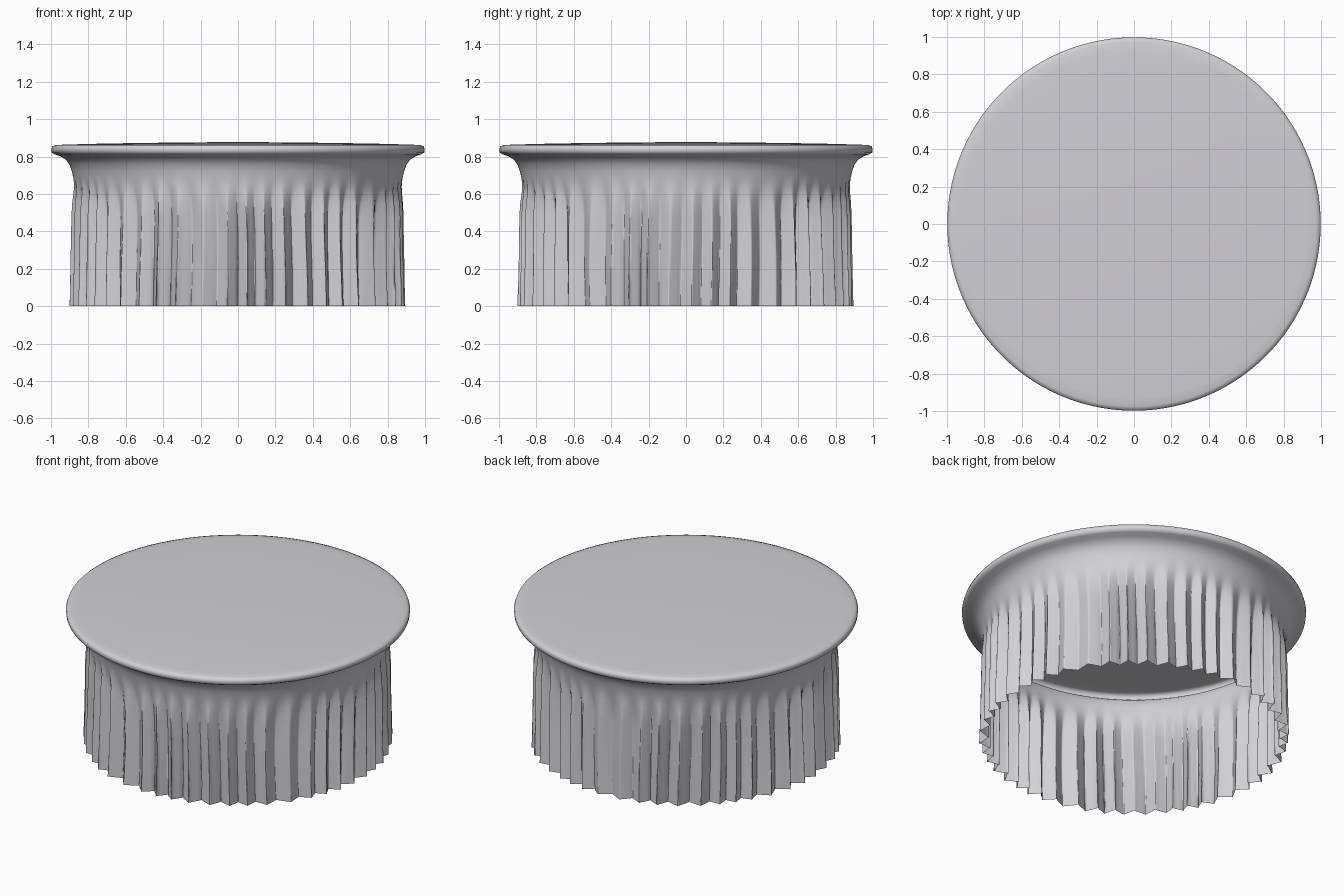
import bpy, bmesh, math, random

random.seed(4)
cube = bpy.data.objects.get("Cube")
if cube:
    bpy.data.objects.remove(cube, do_unlink=True)

# Cloth material
cloth = bpy.data.materials.new("pale grey cloth")
cloth.use_nodes = True
grey = (0.64, 0.63, 0.66, 1)
cloth.diffuse_color = grey
bsdf = cloth.node_tree.nodes["Principled BSDF"]
bsdf.inputs["Base Color"].default_value = grey
bsdf.inputs["Roughness"].default_value = 0.8

PLEATS, STEPS = 48, 10
SEGMENTS = PLEATS * STEPS
depths = [random.uniform(0.7, 1.1) for _ in range(PLEATS)]
shift = [random.uniform(0, math.tau) for _ in range(3)]

# Radius and height of the cloth from the table top down to the hem
profile = [(0.35, 0.875), (0.7, 0.87), (0.93, 0.864), (0.975, 0.861), (0.993, 0.855),
           (0.998, 0.84), (0.996, 0.822), (0.98, 0.812), (0.95, 0.802), (0.92, 0.783),
           (0.9, 0.755), (0.888, 0.72), (0.879, 0.68), (0.873, 0.64), (0.87, 0.6),
           (0.868, 0.55), (0.866, 0.48), (0.866, 0.36), (0.867, 0.24), (0.868, 0.12), (0.87, 0)]


def cloth_point(radius, z, i):
    """Point on the cloth, with pleats that deepen towards the hem."""
    a = math.tau * i / SEGMENTS
    k, part = divmod(i, STEPS)
    t = part / STEPS
    depth = depths[k] * (1 - t) + depths[(k + 1) % PLEATS] * t
    fade = min(max((0.69 - z) / 0.2, 0), 1)
    fade = fade * fade * (3 - 2 * fade) * (0.55 + 0.45 * (1 - z))
    wander = 0.9 * math.sin(5 * a + shift[0]) + 0.7 * math.sin(11 * a + shift[1])
    wave = PLEATS * a + wander + 0.3 * math.sin(6 * z + 3 * a + shift[2])
    r = radius + 0.033 * depth * fade * math.sin(wave)
    # Fold sides lean over sideways
    b = a + 0.012 * fade * depth * math.sin(2 * wave)
    return r * math.cos(b), r * math.sin(b), z


# Draped cloth: top, rolled rim and pleated skirt in one open shell
bm = bmesh.new()
rings = [[bm.verts.new(cloth_point(r, z, i)) for i in range(SEGMENTS)] for r, z in profile]
centre = bm.verts.new((0, 0, 0.878))
for i in range(SEGMENTS):
    j = (i + 1) % SEGMENTS
    bm.faces.new((centre, rings[0][i], rings[0][j]))
    for upper, lower in zip(rings, rings[1:]):
        bm.faces.new((upper[i], lower[i], lower[j], upper[j]))
for face in bm.faces:
    face.smooth = True

mesh = bpy.data.meshes.new("draped_tablecloth")
bm.to_mesh(mesh)
bm.free()
mesh.materials.append(cloth)
bpy.context.collection.objects.link(bpy.data.objects.new("draped_tablecloth", mesh))
